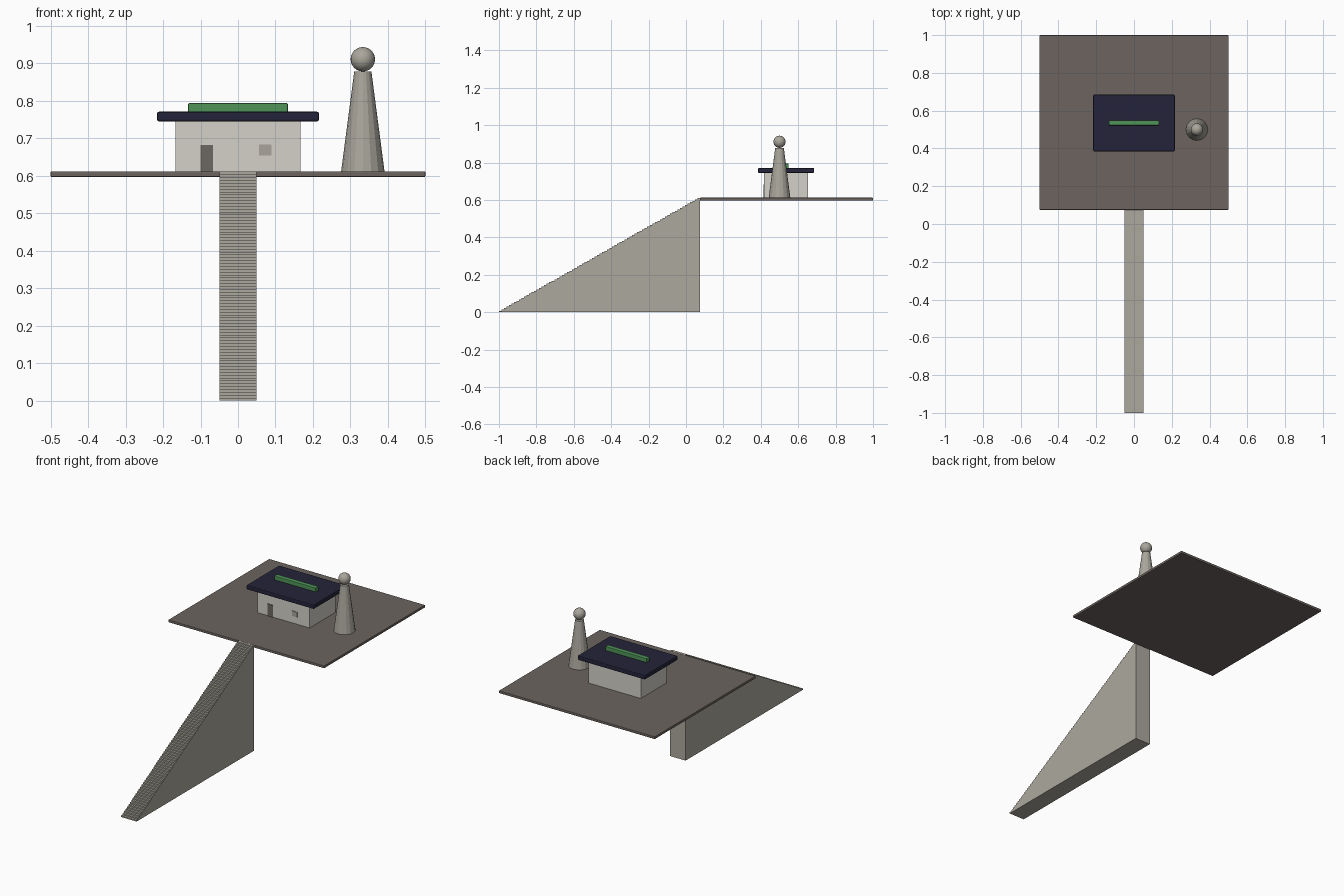
import bpy, bmesh, math

if "Cube" in bpy.data.objects:
    bpy.data.objects.remove(bpy.data.objects["Cube"])


def material(name, rgb):
    """Flat material from sRGB 0-255 values."""
    m = bpy.data.materials.new(name)
    lin = [((c / 255 + 0.055) / 1.055) ** 2.4 for c in rgb]
    m.diffuse_color = (*lin, 1)
    m.use_nodes = True
    m.node_tree.nodes["Principled BSDF"].inputs["Base Color"].default_value = m.diffuse_color
    return m


STONE = material("stair_stone", (172, 169, 158))
GROUND = material("platform_brown", (108, 100, 95))
WALL = material("wall_plaster", (212, 209, 201))
ROOF = material("roof_navy", (36, 36, 58))
GREEN = material("ridge_green", (78, 148, 88))
TOWER = material("tower_stone", (170, 166, 156))
DOOR = material("door_brown", (108, 103, 97))
WINDOW = material("window_grey", (170, 165, 156))


def finish(name, bm, mat):
    bmesh.ops.recalc_face_normals(bm, faces=bm.faces)
    me = bpy.data.meshes.new(name)
    bm.to_mesh(me)
    bm.free()
    me.materials.append(mat)
    ob = bpy.data.objects.new(name, me)
    bpy.context.collection.objects.link(ob)
    return ob


def box(name, x, y, z, mat, bevel=0):
    """Box from (min, max) ranges, optionally with rounded edges."""
    bm = bmesh.new()
    bmesh.ops.create_cube(bm, size=1)
    for v in bm.verts:
        for i, (lo, hi) in enumerate((x, y, z)):
            v.co[i] = hi if v.co[i] > 0 else lo
    ob = finish(name, bm, mat)
    if bevel:
        mod = ob.modifiers.new("bevel", 'BEVEL')
        mod.width, mod.segments = bevel, 2
    return ob


# Staircase: stepped side profile extruded across its width
STEPS, Y0, Y1, TOP = 80, -1.0, 0.075, 0.611
run, rise = (Y1 - Y0) / STEPS, TOP / STEPS
profile = [(Y0, 0)]
for i in range(STEPS):
    profile += [(Y0 + i * run, (i + 1) * rise), (Y0 + (i + 1) * run, (i + 1) * rise)]
profile.append((Y1, 0))
bm = bmesh.new()
side = bm.faces.new([bm.verts.new((-0.05, y, z)) for y, z in profile])
ext = bmesh.ops.extrude_face_region(bm, geom=[side], use_keep_orig=True)
for v in ext["geom"]:
    if isinstance(v, bmesh.types.BMVert):
        v.co.x = 0.05
finish("staircase", bm, STONE)

# Platform
box("platform", (-0.5, 0.5), (0.075, 1.0), (0.597, 0.612), GROUND, 0.003)

# House with overhanging roof and ridge
box("house_walls", (-0.167, 0.167), (0.417, 0.652), (0.61, 0.75), WALL)
box("roof", (-0.216, 0.216), (0.385, 0.685), (0.745, 0.771), ROOF, 0.005)
box("roof_ridge", (-0.133, 0.133), (0.522, 0.549), (0.769, 0.794), GREEN, 0.003)
box("door", (-0.1, -0.067), (0.414, 0.419), (0.611, 0.682), DOOR)
box("window", (0.056, 0.09), (0.414, 0.419), (0.654, 0.683), WINDOW)

# Tapered tower with a ball on top
bm = bmesh.new()
bmesh.ops.create_cone(bm, cap_ends=True, segments=16, radius1=0.058,
                      radius2=0.023, depth=0.267)
tower = finish("tower", bm, TOWER)
tower.location = (0.333, 0.5, 0.7445)

bm = bmesh.new()
bmesh.ops.create_uvsphere(bm, u_segments=24, v_segments=16, radius=0.0325)
for f in bm.faces:
    f.smooth = True
ball = finish("tower_ball", bm, TOWER)
ball.location = (0.333, 0.5, 0.911)
